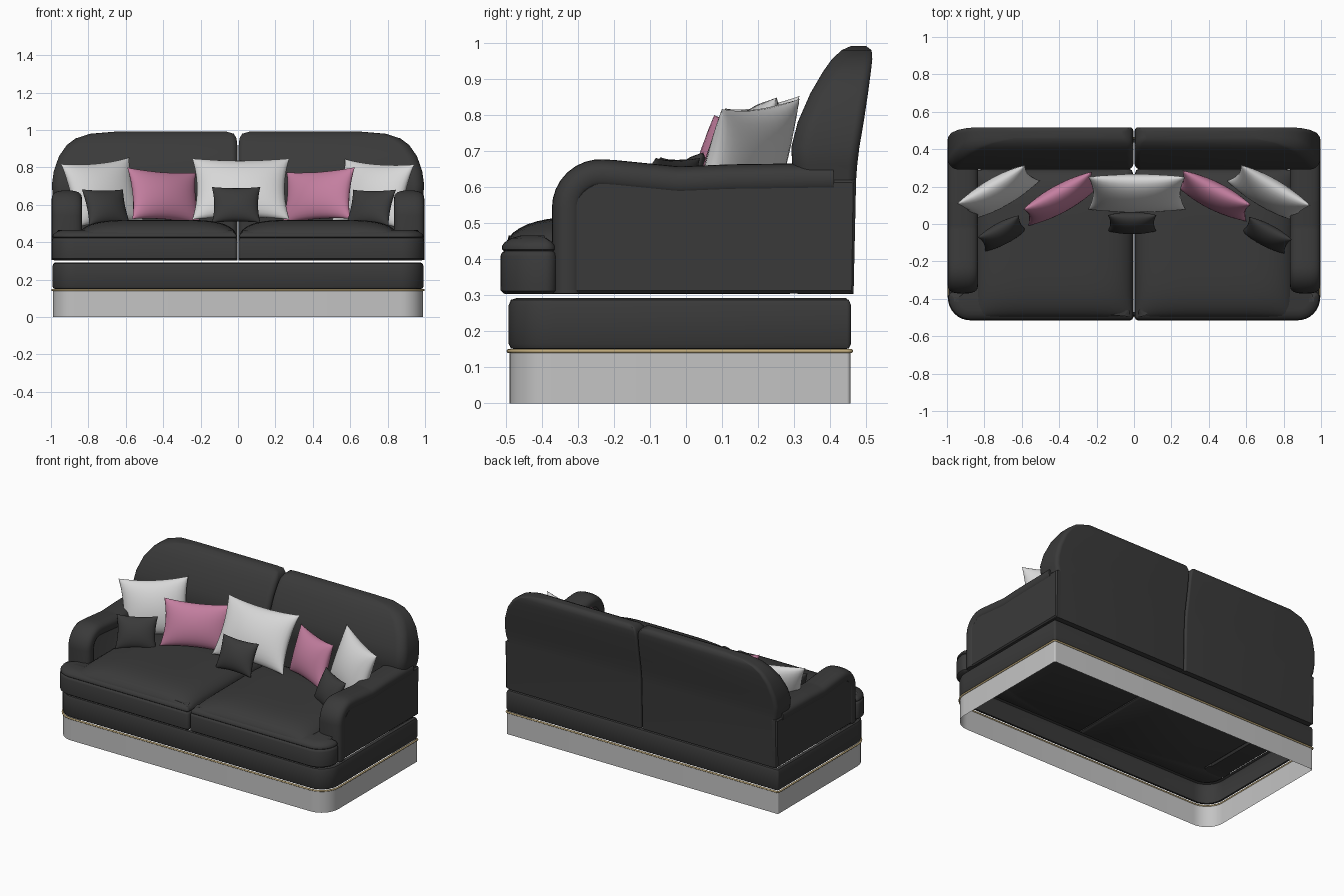
import bpy, bmesh
from math import cos, sin, pi, radians
from mathutils import Vector, Matrix

if "Cube" in bpy.data.objects:
    bpy.data.objects.remove(bpy.data.objects["Cube"], do_unlink=True)


def material(name, rgb, rough=0.8):
    m = bpy.data.materials.new(name)
    m.use_nodes = True
    m.diffuse_color = (*rgb, 1)
    node = m.node_tree.nodes["Principled BSDF"]
    node.inputs["Base Color"].default_value = (*rgb, 1)
    node.inputs["Roughness"].default_value = rough
    return m


CHARCOAL = material("charcoal fabric", (0.042, 0.042, 0.042))
WHITE = material("white fabric", (0.68, 0.68, 0.68))
PINK = material("pink fabric", (0.55, 0.21, 0.35))
GREY = material("light grey plinth", (0.55, 0.55, 0.55))
GOLD = material("pale gold trim", (0.52, 0.40, 0.20))


def finish(name, bm, mat, mirror=False, angle=40):
    """Turn a bmesh into a smooth-shaded object, mirrored in x if asked."""
    bmesh.ops.recalc_face_normals(bm, faces=bm.faces)
    me = bpy.data.meshes.new(name)
    bm.to_mesh(me)
    bm.free()
    me.materials.append(mat)
    ob = bpy.data.objects.new(name, me)
    bpy.context.collection.objects.link(ob)
    bpy.ops.object.select_all(action="DESELECT")
    ob.select_set(True)
    bpy.context.view_layer.objects.active = ob
    bpy.ops.object.shade_smooth_by_angle(angle=radians(angle))
    if mirror:
        ob.modifiers.new("mirror", "MIRROR").use_mirror_merge = False
    return ob


def fillet(corners, radii, closed=True, steps=8):
    """Round each corner of a 2D polyline with a circular arc."""
    pts = [Vector(c) for c in corners]
    out = []
    for i, c in enumerate(pts):
        if not closed and i in (0, len(pts) - 1):
            out.append(c)
            continue
        a = (pts[i - 1] - c).normalized()
        b = (pts[(i + 1) % len(pts)] - c).normalized()
        half = a.angle(b) / 2
        d = radii[i] * cos(half) / sin(half)
        w = sin(half)
        for k in range(steps + 1):
            t = k / steps
            p, q, r = (1 - t) ** 2, 2 * w * t * (1 - t), t * t
            out.append(((c + a * d) * p + c * q + (c + b * d) * r) / (p + q + r))
    return out


def inset(loop, d):
    """Move a counter-clockwise outline inwards by d."""
    out = []
    for i, p in enumerate(loop):
        e = (p - loop[i - 1]).normalized()
        f = (loop[(i + 1) % len(loop)] - p).normalized()
        n = Vector((-e.y - f.y, e.x + f.x)).normalized()
        out.append(p + n * d / max(0.3, n.dot(Vector((-e.y, e.x)))))
    return out


def loft(rings, caps=True):
    """Skin a list of closed rings of equal length."""
    bm = bmesh.new()
    rows = [[bm.verts.new(p) for p in ring] for ring in rings]
    n = len(rows[0])
    for a, b in zip(rows, rows[1:]):
        for i in range(n):
            j = (i + 1) % n
            bm.faces.new((a[i], a[j], b[j], b[i]))
    if caps:
        bm.faces.new(rows[0])
        bm.faces.new(rows[-1])
    return bm


def stack(loop, levels):
    """Rings of one outline at several (inset, height) levels."""
    return [[(p.x, p.y, z) for p in inset(loop, d)] for d, z in levels]


# Plinth, gold piping and upholstered base: open bands with round front corners
outline = fillet([(-0.99, -0.49), (0.99, -0.49), (0.99, 0.456), (-0.99, 0.456)],
                 [0.12, 0.12, 0.01, 0.01])
finish("plinth", loft(stack(outline, [(0, 0), (0, 0.145)]), caps=False), GREY)
finish("base_band", loft(stack(outline, [(0.02, 0.15), (0.004, 0.152), (-0.002, 0.165),
                                         (-0.002, 0.272), (0.004, 0.287), (0.02, 0.292)]),
                         caps=False), CHARCOAL)
curve = bpy.data.curves.new("gold_piping", "CURVE")
curve.dimensions = "3D"
curve.bevel_depth = 0.006
curve.bevel_resolution = 2
trim = inset(outline, -0.002)
spline = curve.splines.new("POLY")
spline.points.add(len(trim) - 1)
for sp, p in zip(spline.points, trim):
    sp.co = (p.x, p.y, 0.145, 1)
spline.use_cyclic_u = True
curve.materials.append(GOLD)
bpy.context.collection.objects.link(bpy.data.objects.new("gold_piping", curve))

# Seat cushions: boxed L outline that wraps round the arm front
seat = fillet([(0.003, -0.515), (0.995, -0.515), (0.995, -0.36),
               (0.835, -0.36), (0.835, 0.3), (0.003, 0.3)],
              [0.02, 0.12, 0.03, 0.02, 0.04, 0.04])
finish("seat_cushions", loft(stack(seat, [
    (0.012, 0.303), (0.001, 0.312), (0, 0.33), (0, 0.408), (0.004, 0.418), (0.01, 0.422),
    (0.004, 0.427), (0.004, 0.436), (0.012, 0.447), (0.03, 0.458), (0.055, 0.465)])),
    CHARCOAL, mirror=True)

# Soft crown on each seat cushion
bm = bmesh.new()
bmesh.ops.create_grid(bm, x_segments=28, y_segments=28, size=1)
for v in bm.verts:
    u, w = sin(v.co.x * pi / 2), sin(v.co.y * pi / 2)
    puff = ((1 - abs(u) ** 5) * (1 - abs(w) ** 5)) ** 0.6
    v.co = (0.43 + 0.42 * u, -0.105 + 0.395 * w, 0.44 + 0.08 * puff)
finish("seat_crowns", bm, CHARCOAL, mirror=True, angle=60)

# Arm panels
panel = fillet([(-0.32, 0.305), (0.465, 0.305), (0.472, 0.62), (-0.32, 0.62)],
               [0.005, 0.005, 0.005, 0.1])
finish("arm_panels", loft([[(x, p.x, p.y) for p in inset(panel, d)]
                           for x, d in [(0.842, 0.01), (0.85, 0), (0.982, 0), (0.99, 0.008)]]),
       CHARCOAL, mirror=True)

# Arm rolls: flattened tube running up the front and along the top
path = fillet([(-0.327, 0.305), (-0.327, 0.638), (-0.2, 0.63), (-0.02, 0.612),
               (0.12, 0.618), (0.41, 0.622)], [0, 0.09, 0.1, 0.2, 0.2, 0], closed=False)
rings = []
for i, p in enumerate(path):
    t = (path[min(i + 1, len(path) - 1)] - path[max(i - 1, 0)]).normalized()
    ring = []
    for k in range(24):
        c, s = cos(k * pi / 12), sin(k * pi / 12)
        across = 0.081 * abs(c) ** 0.75 * (1 if c > 0 else -1)
        out = 0.045 * abs(s) ** 0.75 * (1 if s > 0 else -1)
        ring.append((0.915 + across, p.x - t.y * out, p.y + t.x * out))
    rings.append(ring)
finish("arm_rolls", loft(rings), CHARCOAL, mirror=True, angle=50)

# Back: horizontal slices (height, front, rear, outer side, inner side)
slices = [(0.303, 0.31, 0.465, 0.98, 0.003), (0.62, 0.3, 0.472, 0.98, 0.003),
          (0.66, 0.295, 0.475, 0.992, 0.003), (0.71, 0.292, 0.481, 0.995, 0.003),
          (0.78, 0.31, 0.493, 0.985, 0.003), (0.86, 0.345, 0.505, 0.957, 0.003),
          (0.92, 0.38, 0.513, 0.915, 0.004), (0.955, 0.405, 0.517, 0.868, 0.008),
          (0.98, 0.432, 0.515, 0.79, 0.022), (0.991, 0.457, 0.5, 0.66, 0.06)]
rings = []
for z, front, rear, outer, inner in slices:
    r = 0.45 * (rear - front)
    f, b = min(0.055, r), min(0.025, r)
    loop = fillet([(inner, front), (outer, front), (outer, rear), (inner, rear)],
                  [f * 0.6, f, b, b * 0.5])
    rings.append([(p.x, p.y, z) for p in loop])
finish("back_cushions", loft(rings), CHARCOAL, mirror=True, angle=50)


def pillow(name, mat, centre, size, yaw, tilt, roll):
    """Pinched square pillow with pointed corners."""
    bm = bmesh.new()
    n = 16
    for side in (-1, 1):
        grid = bmesh.ops.create_grid(bm, x_segments=n, y_segments=n, size=1)
        for v in grid["verts"]:
            u, w = sin(v.co.x * pi / 2), sin(v.co.y * pi / 2)
            puff = ((1 - u * u) * (1 - w * w)) ** 0.5
            v.co = (size[0] / 2 * u * (1 - 0.1 * (1 - w * w)),
                    side * size[2] / 2 * puff,
                    size[1] / 2 * w * (1 - 0.1 * (1 - u * u)))
    bmesh.ops.remove_doubles(bm, verts=bm.verts, dist=0.0002)
    turn = (Matrix.Rotation(radians(yaw), 4, "Z") @ Matrix.Rotation(radians(-tilt), 4, "X")
            @ Matrix.Rotation(radians(roll), 4, "Y"))
    bm.transform(Matrix.Translation(centre) @ turn)
    finish(name, bm, mat, angle=70)


# Scatter pillows
pillow("white_pillow_centre", WHITE, (0.015, 0.165, 0.685), (0.52, 0.37, 0.15), 0, 28, 0)
pillow("white_pillow_right", WHITE, (-0.725, 0.17, 0.665), (0.42, 0.36, 0.14), 28, 18, -5)
pillow("white_pillow_left", WHITE, (0.72, 0.165, 0.66), (0.43, 0.36, 0.14), -29, 18, 4)
pillow("pink_pillow_right", PINK, (-0.395, 0.135, 0.648), (0.42, 0.29, 0.13), 30, 18, 4)
pillow("pink_pillow_left", PINK, (0.43, 0.15, 0.65), (0.41, 0.29, 0.13), -28, 18, -4)
pillow("dark_pillow_right", CHARCOAL, (-0.705, -0.05, 0.587), (0.25, 0.21, 0.1), 28, 24, 0)
pillow("dark_pillow_centre", CHARCOAL, (-0.01, 0.005, 0.6), (0.26, 0.21, 0.1), 0, 24, 0)
pillow("dark_pillow_left", CHARCOAL, (0.71, -0.06, 0.585), (0.26, 0.21, 0.1), -28, 24, 0)
